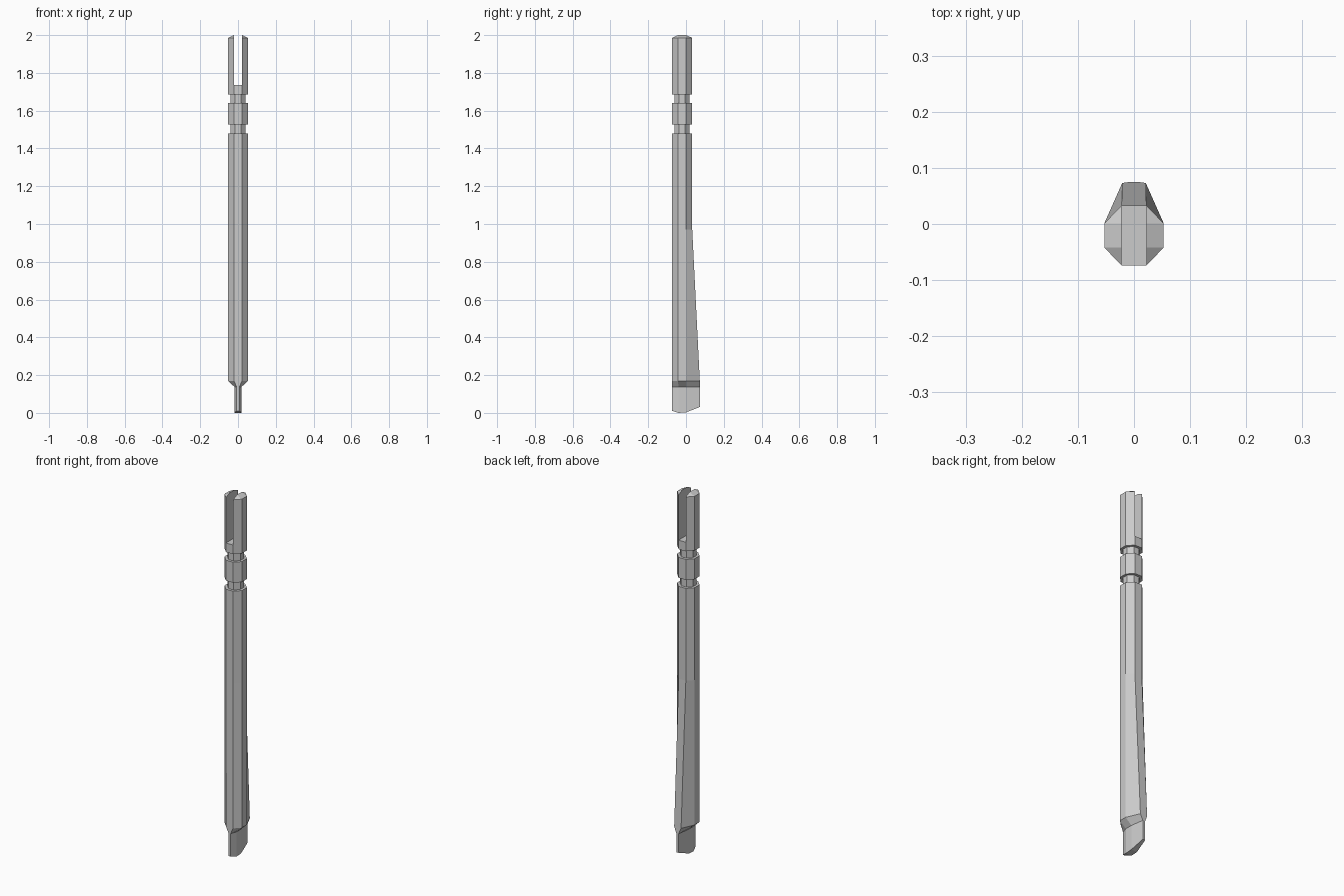
import bpy, bmesh

if "Cube" in bpy.data.objects:
    bpy.data.objects.remove(bpy.data.objects["Cube"])

FULL = (-0.074, -0.042, 0.001, 0.033)    # y stations of the octagonal shank
NECK = (-0.060, -0.0365, -0.0045, 0.019)  # narrower grooves
WEDGE = (-0.074, -0.042, 0.001, 0.073)   # deepened lower end
BLADE = (-0.074, -0.040, 0.001, 0.075)


def ring(inner, outer, ys, zs):
    """Eight-sided cross-section, symmetric in x; zs is one height or one per y station."""
    if not isinstance(zs, tuple):
        zs = (zs,) * 4
    right = [(x, y, z) for x, y, z in zip((inner, outer, outer, inner), ys, zs)]
    return right + [(-x, y, z) for x, y, z in reversed(right)]


def loft(name, rings, cap):
    bm = bmesh.new()
    loops = [[bm.verts.new(p) for p in r] for r in rings]
    n = len(rings[0])
    for a, b in zip(loops, loops[1:]):
        for i in range(n):
            j = (i + 1) % n
            bm.faces.new((a[i], a[j], b[j], b[i]))
    for loop in (loops[0], loops[-1]):
        for f in cap:
            bm.faces.new([loop[i] for i in f])
    bmesh.ops.recalc_face_normals(bm, faces=bm.faces)
    mesh = bpy.data.meshes.new(name)
    bm.to_mesh(mesh)
    bm.free()
    ob = bpy.data.objects.new(name, mesh)
    bpy.context.collection.objects.link(ob)
    return ob


# Shank: flat blade tip, flared wedge, straight body, two grooves and a collar
shank = [
    ring(0.007, 0.018, BLADE, (0.011, 0.0, 0.003, 0.032)),
    ring(0.007, 0.018, BLADE, 0.137),
    ring(0.021, 0.053, WEDGE, 0.17),
    ring(0.022, 0.053, FULL, 0.97),
    ring(0.022, 0.053, FULL, 1.48),
]
for z0, z1, z2 in ((1.48, 1.527, 1.64), (1.64, 1.685, 1.735)):
    shank += [ring(0.016, 0.0395, NECK, z0), ring(0.016, 0.0395, NECK, z1),
              ring(0.022, 0.053, FULL, z1), ring(0.022, 0.053, FULL, z2)]
loft("shank_and_blade", shank, [(0, 1, 6, 7), (1, 2, 5, 6), (2, 3, 4, 5)])

# Two prongs either side of the open slot, with bevelled tops
outline = [(0.022, -0.074), (0.053, -0.042), (0.053, 0.001),
           (0.022, 0.033), (0.022, 0.001), (0.022, -0.042)]
heights = (1.985, 1.985, 1.985, 1.985, 2.0, 2.0)
for side, sx in (("right", 1), ("left", -1)):
    base = [(sx * x, y, 1.735) for x, y in outline]
    top = [(sx * x, y, z) for (x, y), z in zip(outline, heights)]
    loft("prong_" + side, [base, top], [(0, 1, 5), (1, 2, 4, 5), (2, 3, 4)])
